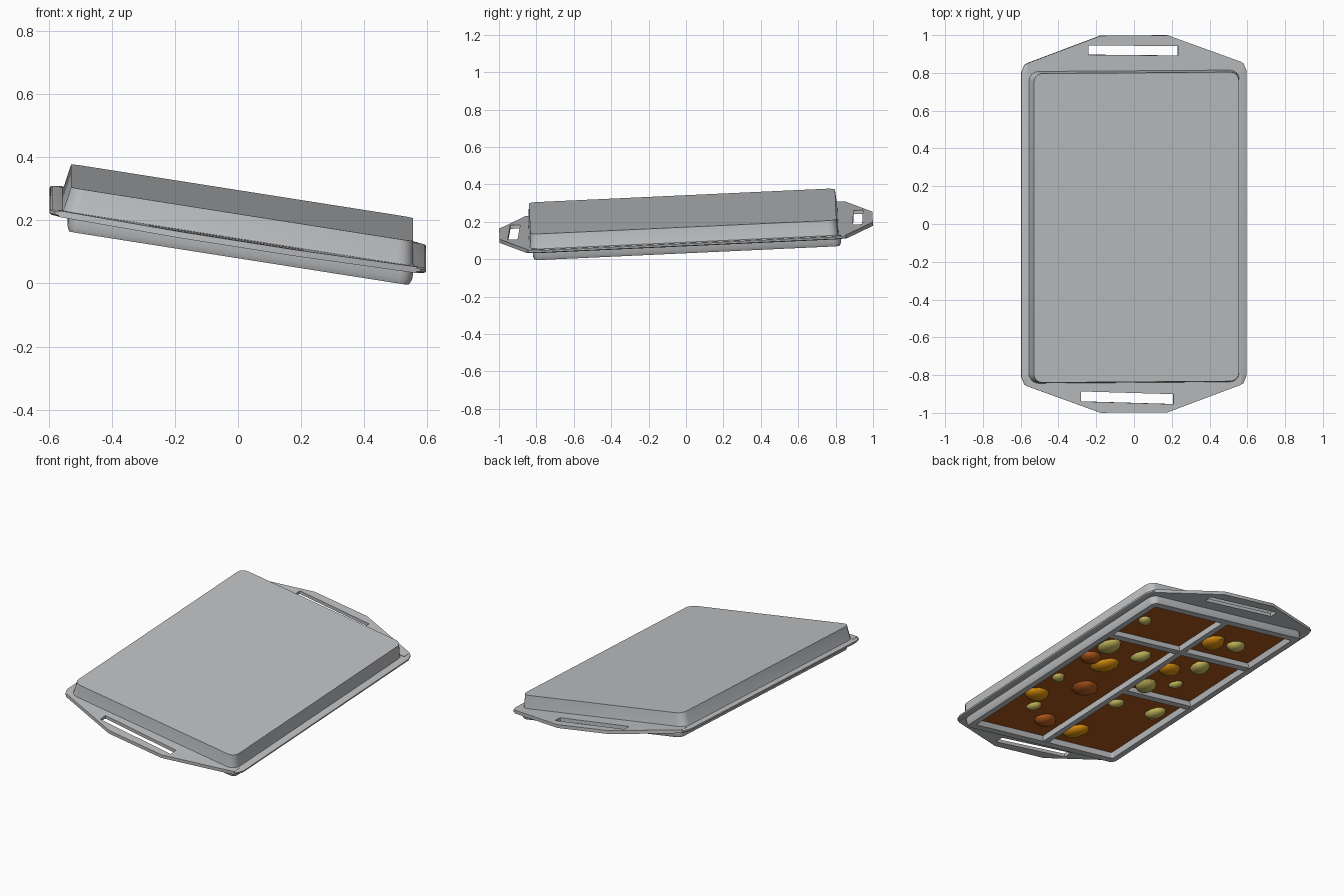
import bpy, bmesh, math, random
from mathutils import Matrix, Vector

if "Cube" in bpy.data.objects:
    bpy.data.objects.remove(bpy.data.objects["Cube"])

random.seed(4)
# The whole tray is tilted: built flat around its rim plane, then turned
TILT = (Matrix.Translation((0, 0, 0.175)) @ Matrix.Rotation(0.046, 4, 'X')
        @ Matrix.Rotation(0.156, 4, 'Y'))


def material(name, rgb):
    m = bpy.data.materials.new(name)
    m.diffuse_color = (*rgb, 1)
    m.use_nodes = True
    m.node_tree.nodes["Principled BSDF"].inputs["Base Color"].default_value = m.diffuse_color
    return m


STEEL = material("grey_metal", (0.52, 0.53, 0.545))
CHOC = material("brown", (0.40, 0.09, 0.012))
OLIVE = material("pale_olive", (0.56, 0.49, 0.11))
AMBER = material("amber", (0.68, 0.27, 0.004))
RUST = material("rust", (0.45, 0.10, 0.012))


def finish(name, bm, mat, angle=30):
    bmesh.ops.recalc_face_normals(bm, faces=bm.faces)
    me = bpy.data.meshes.new(name)
    bm.to_mesh(me)
    bm.free()
    ob = bpy.data.objects.new(name, me)
    bpy.context.collection.objects.link(ob)
    me.materials.append(mat)
    ob.matrix_world = TILT @ ob.matrix_world
    bpy.ops.object.select_all(action='DESELECT')
    ob.select_set(True)
    bpy.context.view_layer.objects.active = ob
    bpy.ops.object.shade_smooth_by_angle(angle=math.radians(angle))
    return ob


def rounded(hx, hy, r, z, dx=0, dy=0, n=5):
    """Rounded rectangle outline."""
    pts = []
    for q, (sx, sy) in enumerate([(1, 1), (-1, 1), (-1, -1), (1, -1)]):
        for i in range(n):
            a = math.pi / 2 * (q + i / (n - 1))
            pts.append((dx + sx * (hx - r) + r * math.cos(a),
                        dy + sy * (hy - r) + r * math.sin(a), z))
    return pts


def loft(name, rings, mat, cap_end=False, close=False):
    bm = bmesh.new()
    loops = [[bm.verts.new(p) for p in ring] for ring in rings]
    n = len(loops[0])
    pairs = list(zip(loops, loops[1:])) + ([(loops[-1], loops[0])] if close else [])
    for a, b in pairs:
        for i in range(n):
            bm.faces.new((a[i], a[(i + 1) % n], b[(i + 1) % n], b[i]))
    if cap_end:
        bm.faces.new(loops[-1])
    return finish(name, bm, mat)


def box(name, x0, x1, y0, y1, z0, z1, mat):
    bm = bmesh.new()
    bmesh.ops.create_cube(bm, size=1)
    for v in bm.verts:
        v.co = ((x0 + x1) / 2 + v.co.x * (x1 - x0), (y0 + y1) / 2 + v.co.y * (y1 - y0),
                (z0 + z1) / 2 + v.co.z * (z1 - z0))
    return finish(name, bm, mat)


# Shallow pan body with tapered wall and flat top
SHIFT = -0.014
loft("pan_body", [rounded(0.566, 0.828, 0.05, -0.004, dy=SHIFT),
                  rounded(0.560, 0.825, 0.05, 0.014, dy=SHIFT),
                  rounded(0.549, 0.819, 0.045, 0.083, dy=SHIFT)], STEEL, cap_end=True)

# Flat rim around the pan
loft("rim", [rounded(0.54, 0.80, 0.04, -0.013, n=3), rounded(0.597, 0.860, 0.06, -0.013, n=3),
             rounded(0.604, 0.866, 0.06, -0.008, n=3), rounded(0.604, 0.866, 0.06, 0.001, n=3),
             rounded(0.597, 0.860, 0.06, 0.005, n=3), rounded(0.54, 0.80, 0.04, 0.003, n=3)],
     STEEL, close=True)


# Handles: trapezoid plates with a slot, one at each end
def is_slot(e):
    return all(abs(v.co.x) < 0.3 and 0.87 < abs(v.co.y) < 0.97 for v in e.verts)


def handle(name, s, x0, x1, inner, outer_y, slant):
    """Slot runs x0..x1 between inner and outer_y, its x1 end offset by slant."""
    bm = bmesh.new()
    outer = [(-0.575, 0.80), (-0.575, 0.855), (-0.18, 0.999), (0.18, 0.999),
             (0.575, 0.855), (0.575, 0.80)]
    slot = [(x0, inner), (x0, inner), (x0, outer_y),
            (x1, outer_y + slant), (x1, inner + slant), (x1, inner + slant)]
    for z in (-0.014, 0.006):
        o = [bm.verts.new((x, s * y, z)) for x, y in outer]
        i = [bm.verts.new((x, s * y, z)) for x, y in slot]
        for k in range(5):
            bm.faces.new((o[k], o[k + 1], i[k + 1], i[k]))
        bm.faces.new((o[0], i[0], i[5], o[5]))
    bmesh.ops.remove_doubles(bm, verts=bm.verts, dist=0.0005)
    edges = [e for e in bm.edges if e.is_boundary]
    bmesh.ops.bridge_loops(bm, edges=[e for e in edges if not is_slot(e)])
    bmesh.ops.bridge_loops(bm, edges=[e for e in edges if is_slot(e)])
    finish(name, bm, STEEL)


handle("back_handle", 1, -0.245, 0.235, 0.899, 0.949, -0.008)
handle("front_handle", -1, -0.285, 0.21, 0.885, 0.938, 0.018)

# Raised frame under the rim, with a chamfered lower edge
FX = 0.012
loft("lower_frame", [rounded(0.553, 0.825, 0.04, -0.005, FX), rounded(0.553, 0.825, 0.04, -0.040, FX),
                     rounded(0.545, 0.817, 0.03, -0.057, FX), rounded(0.505, 0.777, 0.01, -0.057, FX),
                     rounded(0.497, 0.769, 0.01, -0.005, FX)], STEEL)

# Divider bars between the compartments
BOT, TOP = -0.056, -0.01
box("long_divider", -0.02, 0.02, -0.785, 0.785, BOT, TOP, STEEL)
box("cross_divider_right", 0.01, 0.52, 0.37, 0.41, BOT + 0.001, TOP, STEEL)
box("cross_divider_left", -0.50, -0.01, 0.37, 0.41, BOT + 0.001, TOP, STEEL)
box("short_divider", -0.50, -0.01, -0.135, -0.095, BOT + 0.001, TOP, STEEL)

# Brown filling
box("filling", -0.50, 0.525, -0.79, 0.79, -0.024, -0.005, CHOC)


# Nut pieces set in the filling
def nut(name, x, y, r, mat):
    bm = bmesh.new()
    bmesh.ops.create_icosphere(bm, subdivisions=2, radius=1)
    turn = Matrix.Rotation(random.uniform(0, math.pi), 3, 'Z')
    for v in bm.verts:
        k = random.uniform(0.95, 1.04)
        v.co = turn @ Vector((v.co.x * r * k, v.co.y * r * 0.8 * k, v.co.z * min(0.036, r * 0.6)))
        v.co += Vector((x, y, -0.024))
    finish(name, bm, mat, 40)


NUTS = [
    ("olive_nut", OLIVE, [(.42, .58, .046), (.40, .25, .082), (.15, .23, .062), (.42, -.17, .045),
                          (.32, -.50, .046), (-.28, .55, .062), (-.26, .26, .07), (-.27, .04, .042),
                          (-.12, -.04, .075), (-.10, -.28, .048), (-.39, -.28, .065)]),
    ("amber_nut", AMBER, [(.27, .06, .085), (.40, -.38, .08), (-.13, .53, .082),
                          (-.11, .17, .075), (-.11, -.64, .08)]),
    ("rust_nut", RUST, [(.41, .10, .072), (.19, -.21, .09), (.14, -.61, .075)]),
]
for name, mat, spots in NUTS:
    for i, (x, y, r) in enumerate(spots):
        nut(f"{name}_{i + 1}", x, y, r, mat)
